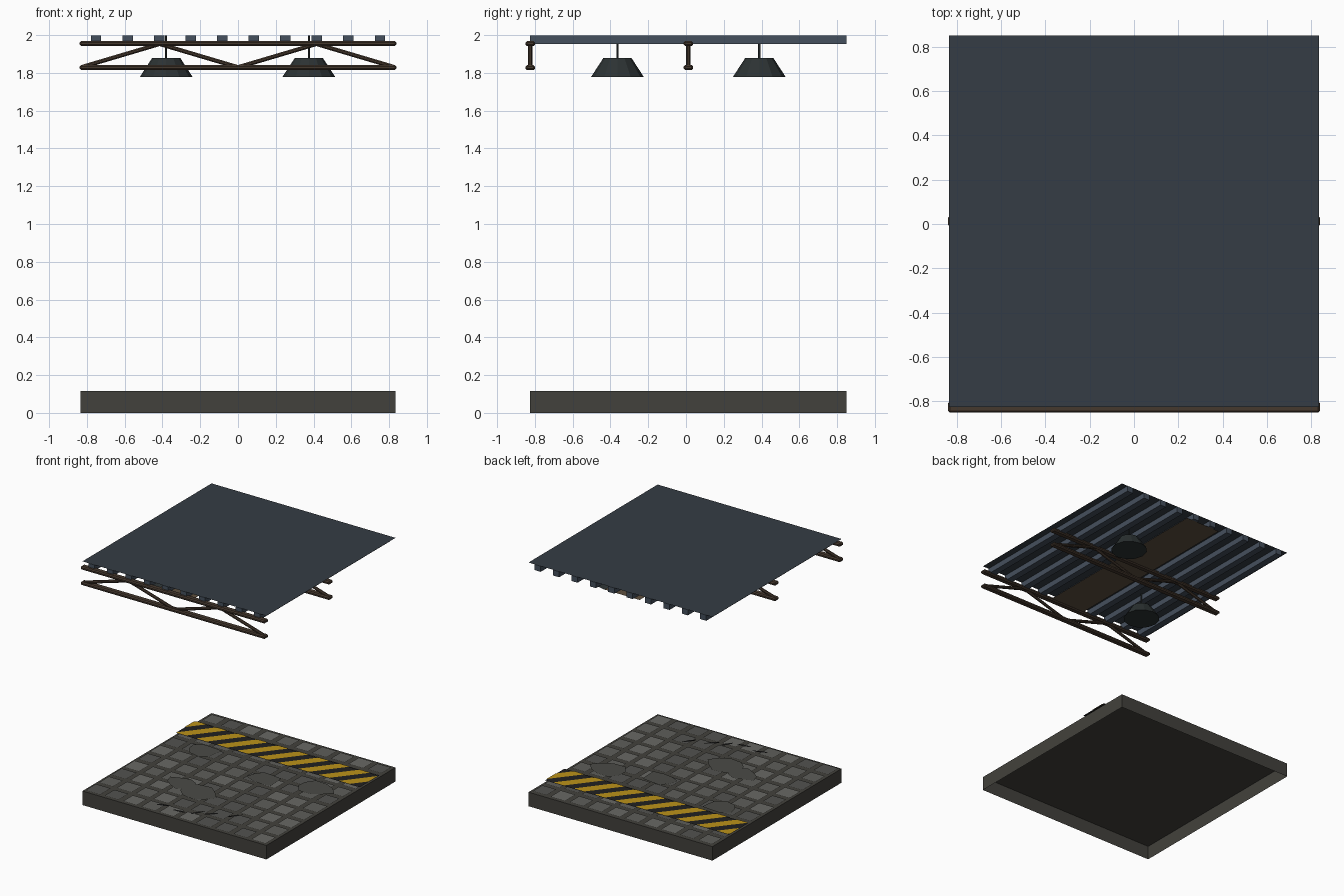
import bpy, bmesh, math, random
from mathutils import Vector

if "Cube" in bpy.data.objects:
    bpy.data.objects.remove(bpy.data.objects["Cube"])

random.seed(4)
YC = 0.0125          # centre of slab and roof in y
HX, HY = 0.835, 0.8375
PITCH = 2 * HX / 10


def mat(name, r, g, b):
    m = bpy.data.materials.new(name)
    m.diffuse_color = (r, g, b, 1)
    m.use_nodes = True
    m.node_tree.nodes["Principled BSDF"].inputs["Base Color"].default_value = m.diffuse_color
    return m


CONCRETE = mat("concrete", .055, .053, .045)
TILES = [mat("tile_%d" % i, v, v, v * .92) for i, v in enumerate((.085, .11, .14))]
STAIN = mat("stain", .07, .07, .062)
BLACK = mat("black", .015, .015, .015)
YELLOW = mat("yellow", .5, .29, .01)
STEEL = mat("roof_steel", .035, .046, .058)
RIB = mat("rib_steel", .06, .08, .11)
RUST = mat("rusty_brown", .06, .04, .027)
TAN = mat("tan", .11, .08, .05)
LAMP = mat("lamp_metal", .025, .032, .033)


def finish(name, bm, mats):
    me = bpy.data.meshes.new(name)
    bm.to_mesh(me)
    bm.free()
    for m in mats:
        me.materials.append(m)
    ob = bpy.data.objects.new(name, me)
    bpy.context.collection.objects.link(ob)
    return ob


def poly(bm, pts, z, idx=0):
    f = bm.faces.new([bm.verts.new((x, y, z)) for x, y in pts])
    f.material_index = idx
    f.normal_update()
    if f.normal.z < 0:
        f.normal_flip()
    return f


def rect(cx, cy, w, d):
    return [(cx - w/2, cy - d/2), (cx + w/2, cy - d/2),
            (cx + w/2, cy + d/2), (cx - w/2, cy + d/2)]


def box(bm, c, s):
    vs = bmesh.ops.create_cube(bm, size=1)["verts"]
    for v in vs:
        v.co = Vector(c) + Vector(a * b for a, b in zip(v.co, s))
    return vs


# floor slab, open underneath
bm = bmesh.new()
box(bm, (0, YC, .0575), (2*HX, 2*HY, .115))
bm.normal_update()
bmesh.ops.delete(bm, geom=[f for f in bm.faces if f.normal.z < -.5], context='FACES')
finish("floor_slab", bm, [CONCRETE])

# paving tiles laid on the slab
bm = bmesh.new()
for i in range(10):
    for j in range(10):
        w = PITCH - random.uniform(.03, .045)
        poly(bm, rect(-HX + PITCH*(i+.5), YC - HY + PITCH*(j+.5), w, w), .12,
             random.randrange(3))
finish("floor_tiles", bm, TILES)

# worn patches
bm = bmesh.new()
for x, y, r in ((-.1, -.37, .16), (.57, .2, .16), (-.49, .26, .13), (.16, .11, .14), (-.3, -.3, .13)):
    pts = []
    for k in range(9):
        a = k * math.tau / 9
        q = r * random.uniform(.75, 1.1)
        pts.append((x + q*math.cos(a), y + .8*q*math.sin(a)))
    poly(bm, pts, .125)
finish("worn_patches", bm, [STAIN])

# cracks near the front
bm = bmesh.new()
for x, y, a in ((-.18, -.7, .3), (.1, -.66, 1.0), (.2, -.62, .7), (.36, -.55, .9), (-.02, -.72, .1)):
    c, s = math.cos(a), math.sin(a)
    pts = [(-.06, -.008), (0, -.014), (.06, .0), (.01, .012), (-.05, .006)]
    poly(bm, [(x + u*c - v*s, y + u*s + v*c) for u, v in pts], .127)
finish("floor_cracks", bm, [BLACK])

# hazard strip with slanted yellow bars
bm = bmesh.new()
poly(bm, rect(0, .51, 2*HX, .25), .13)
for i in range(-1, 10):
    x0 = -HX + i * 2*HX/9
    sl, w = .2, .095
    f = poly(bm, [(x0, .385), (x0 + w, .385), (x0 + w + sl, .635), (x0 + sl, .635)], .134, 1)
for sx in (-1, 1):
    bmesh.ops.bisect_plane(bm, geom=bm.verts[:] + bm.edges[:] + bm.faces[:],
                           plane_co=(sx*HX, 0, 0), plane_no=(sx, 0, 0), clear_outer=True)
finish("hazard_strip", bm, [BLACK, YELLOW])

# roof sheet
bm = bmesh.new()
poly(bm, rect(0, YC, 2*HX, 2*HY), 2.0)
finish("roof_sheet", bm, [STEEL])

# roof ribs
bm = bmesh.new()
for i in range(10):
    box(bm, (-HX + PITCH*(i+.5), YC, 1.976), (.055, 2*HY, .046))
finish("roof_ribs", bm, [RIB])

# tan panel under the ribs
bm = bmesh.new()
poly(bm, rect(0, 0, .32, 1.66), 1.951).normal_flip()
finish("ceiling_panel", bm, [TAN])


# trusses: bevelled chords and zigzag webs
def beam(bm, p, q, w, h):
    p, q = Vector(p), Vector(q)
    d = q - p
    part = bmesh.new()
    box(part, (0, 0, 0), (d.length, w, h))
    bmesh.ops.bevel(part, geom=part.edges[:], offset=h*.3, segments=1, affect='EDGES')
    bmesh.ops.transform(part, matrix=d.to_track_quat('X', 'Z').to_matrix().to_4x4(), verts=part.verts)
    bmesh.ops.translate(part, vec=(p + q)/2, verts=part.verts)
    tmp = bpy.data.meshes.new("tmp")
    part.to_mesh(tmp)
    part.free()
    bm.from_mesh(tmp)
    bpy.data.meshes.remove(tmp)


for name, y in (("front_truss", -.825), ("middle_truss", .0125)):
    bm = bmesh.new()
    for z in (1.828, 1.955):
        beam(bm, (-.838, y, z), (.838, y, z), .05, .027)
    zig = [(-.83, 1.83), (-.415, 1.953), (0, 1.83), (.415, 1.953), (.83, 1.83)]
    for a, b in zip(zig, zig[1:]):
        beam(bm, (a[0], y, a[1]), (b[0], y, b[1]), .025, .022)
    finish(name, bm, [RUST])


# hanging lamps
def cone(bm, x, y, z0, z1, r0, r1, n):
    vs = bmesh.ops.create_cone(bm, cap_ends=True, segments=n, radius1=r0, radius2=r1,
                               depth=z1 - z0)["verts"]
    bmesh.ops.translate(bm, vec=(x, y, (z0 + z1)/2), verts=vs)


for name, x, y in (("left_lamp", -.38, -.363), ("right_lamp", .375, .388)):
    bm = bmesh.new()
    cone(bm, x, y, 1.778, 1.878, .14, .075, 12)
    cone(bm, x, y, 1.87, 1.999, .006, .006, 6)
    finish(name, bm, [LAMP])
